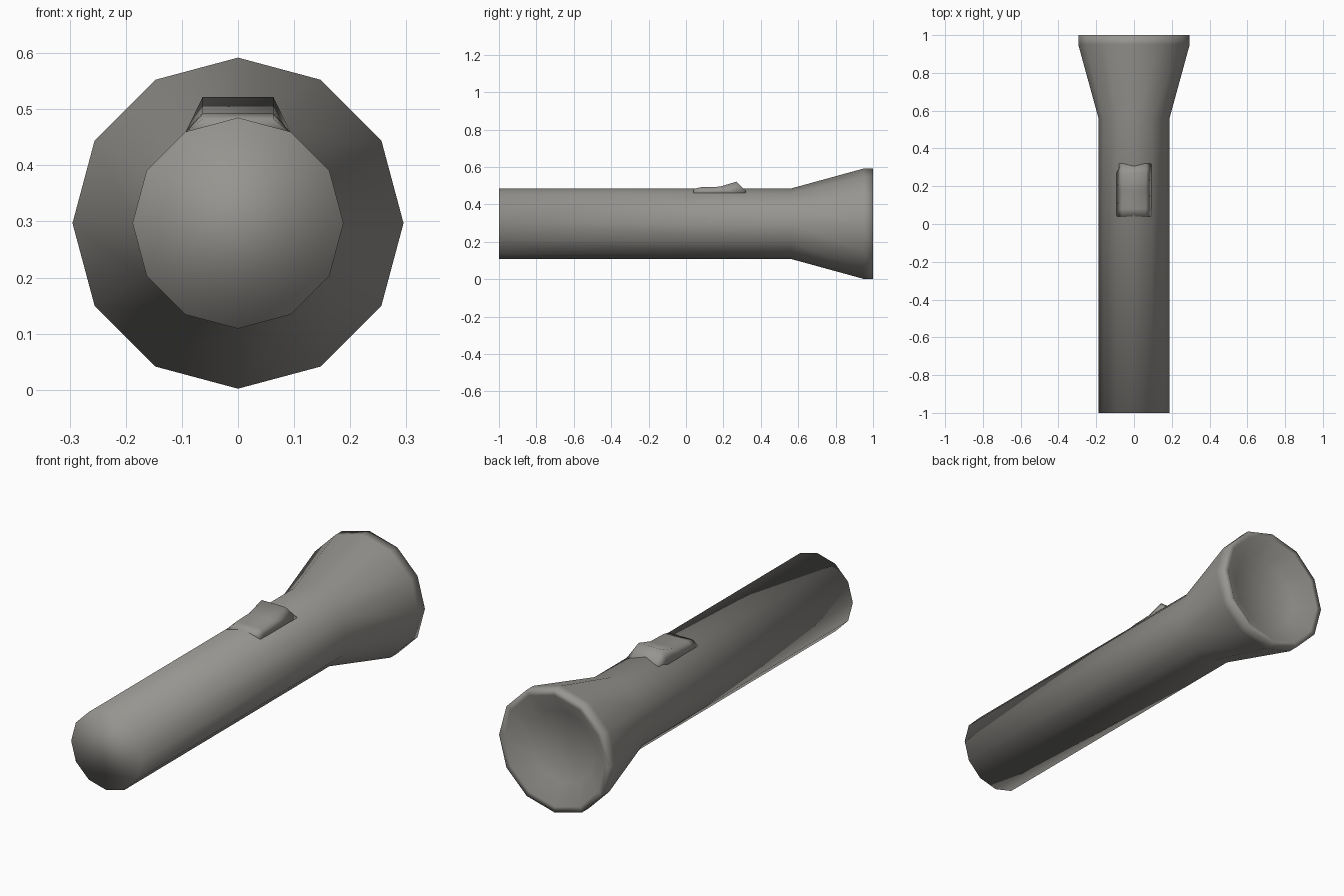
import bpy, bmesh, math

if "Cube" in bpy.data.objects:
    bpy.data.objects.remove(bpy.data.objects["Cube"])

CZ = 0.297   # height of the torch axis

mat = bpy.data.materials.new("warm grey")
mat.diffuse_color = (0.31, 0.30, 0.28, 1)
mat.use_nodes = True
mat.node_tree.nodes["Principled BSDF"].inputs["Base Color"].default_value = mat.diffuse_color


def loft(name, rings):
    """Join equal-length point rings into one closed, fully smooth mesh."""
    bm = bmesh.new()
    loops = [[bm.verts.new(p) for p in ring] for ring in rings]
    n = len(loops[0])
    for a, b in zip(loops, loops[1:]):
        for i in range(n):
            j = (i + 1) % n
            bm.faces.new((a[i], a[j], b[j], b[i]))
    bm.faces.new(loops[0][::-1])
    bm.faces.new(loops[-1])
    bmesh.ops.recalc_face_normals(bm, faces=bm.faces)
    for f in bm.faces:
        f.smooth = True
    me = bpy.data.meshes.new(name)
    bm.to_mesh(me)
    bm.free()
    me.materials.append(mat)
    ob = bpy.data.objects.new(name, me)
    bpy.context.collection.objects.link(ob)
    return ob


def circle(y, r):
    return [(r * math.sin(math.radians(30 * i)), y,
             CZ + r * math.cos(math.radians(30 * i))) for i in range(12)]


# Handle, flared head, rim and recessed lens in one turned profile
profile = [(-1, .188), (.56, .188), (.95, .295), (1, .295),
           (1, .268), (.94, .175)]
loft("torch_body", [circle(y, r) for y, r in profile])

# Thumb switch: low ramp rising to a crest, base on the handle's facet edges
# (y of top, y of base, top height)
stations = [(.04, .04, .483), (.08, .08, .492), (.18, .18, .495),
            (.27, .27, .522), (.32, .32, .470)]
loft("thumb_switch", [[(-.094, yb, .458), (-.063, yt, z),
                       (.063, yt, z), (.094, yb, .458)]
                      for yt, yb, z in stations])
